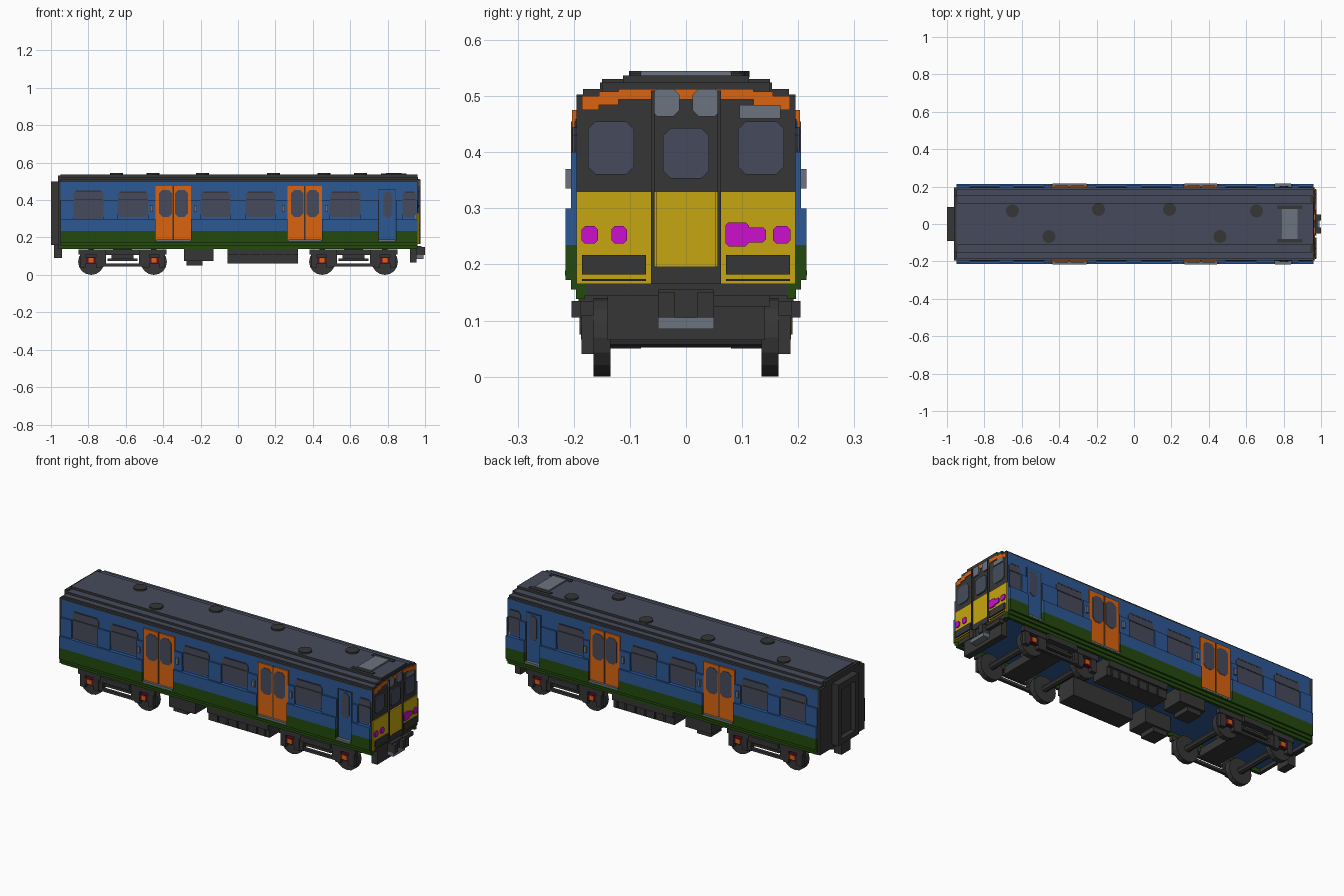
import bpy, bmesh, math
from mathutils import Matrix, Vector

cube = bpy.data.objects.get("Cube")
if cube:
    bpy.data.objects.remove(cube, do_unlink=True)


def material(name, rgb):
    lin = [((c / 255 + 0.055) / 1.055) ** 2.4 for c in rgb] + [1]
    m = bpy.data.materials.new(name)
    m.use_nodes = True
    m.diffuse_color = lin
    m.node_tree.nodes["Principled BSDF"].inputs["Base Color"].default_value = lin
    return m


BLUE = material("body blue", (44, 88, 148))
GREEN = material("skirt green", (36, 74, 14))
DARK = material("dark grey", (54, 54, 54))
SLATE = material("slate", (70, 75, 92))
GREY = material("light grey", (108, 115, 127))
ORANGE = material("orange", (218, 100, 16))
YELLOW = material("yellow", (198, 166, 16))
MAGENTA = material("magenta", (204, 14, 204))
MAROON = material("maroon", (92, 16, 36))


def finish(name, bm, *mats):
    bmesh.ops.recalc_face_normals(bm, faces=bm.faces)
    me = bpy.data.meshes.new(name)
    bm.to_mesh(me)
    bm.free()
    for m in mats:
        me.materials.append(m)
    ob = bpy.data.objects.new(name, me)
    bpy.context.collection.objects.link(ob)
    return ob


def add_box(bm, x0, x1, y0, y1, z0, z1):
    mat = Matrix.Translation(((x0 + x1) / 2, (y0 + y1) / 2, (z0 + z1) / 2))
    mat = mat @ Matrix.Diagonal((x1 - x0, y1 - y0, z1 - z0, 1))
    bmesh.ops.create_cube(bm, size=1, matrix=mat)


def boxes(name, mat, items, mirror=False):
    """One object of boxes (x0, x1, y0, y1, z0, z1), repeated on -y if asked."""
    bm = bmesh.new()
    for x0, x1, y0, y1, z0, z1 in items:
        add_box(bm, x0, x1, y0, y1, z0, z1)
        if mirror:
            add_box(bm, x0, x1, -y1, -y0, z0, z1)
    return finish(name, bm, mat)


def panes(name, mat, items, axis, c=0.014):
    """Thin plates with clipped corners: (u0, u1, z0, z1, w0, w1) along x or y."""
    bm = bmesh.new()
    for u0, u1, z0, z1, w0, w1 in items:
        pts = [(u0 + c, z0), (u1 - c, z0), (u1, z0 + c), (u1, z1 - c),
               (u1 - c, z1), (u0 + c, z1), (u0, z1 - c), (u0, z0 + c)]
        put = (lambda u, w, z: (u, w, z)) if axis == "x" else (lambda u, w, z: (w, u, z))
        f = bm.faces.new([bm.verts.new(put(u, w0, z)) for u, z in pts])
        ext = bmesh.ops.extrude_face_region(bm, geom=[f])["geom"]
        move = put(0, w1 - w0, 0)
        bmesh.ops.translate(bm, vec=move, verts=[v for v in ext if isinstance(v, bmesh.types.BMVert)])
    return finish(name, bm, mat)


def cylinders(name, mat, items, r, depth, axis, sides=16):
    bm = bmesh.new()
    for p in items:
        rot = Matrix.Rotation(math.pi / 2, 4, "X") if axis == "y" else Matrix()
        bmesh.ops.create_cone(bm, cap_ends=True, segments=sides, radius1=r, radius2=r,
                              depth=depth, matrix=Matrix.Translation(p) @ rot)
    return finish(name, bm, mat)


def gaps(x0, x1, holes):
    """Stretches of x0..x1 left over between sorted holes."""
    out = []
    for a, b in sorted(holes):
        if a > x0:
            out.append((x0, a))
        x0 = max(x0, b)
    if x0 < x1:
        out.append((x0, x1))
    return out


BACK, CAB = -0.95, 0.96
DOORS = [(-0.44, -0.25), (0.265, 0.45)]
CAB_DOOR = (0.75, 0.845)
WINDOWS = [(-0.88, -0.72, 0.295, 0.45), (-0.645, -0.48, 0.31, 0.445), (-0.20, -0.04, 0.31, 0.445),
           (0.04, 0.20, 0.31, 0.445), (0.49, 0.655, 0.31, 0.445), (0.88, 0.955, 0.31, 0.445)]

# Body core and stepped side panels, open around doors and windows
boxes("body_core", BLUE, [(BACK, 0.95, -0.195, 0.195, 0.16, 0.50)])
openings = DOORS + [CAB_DOOR]
boxes("side_panel_low", BLUE, [(a, b, 0.19, 0.215, 0.235, 0.30) for a, b in gaps(BACK, CAB, openings)], True)
boxes("side_panel_middle", BLUE,
      [(a, b, 0.19, 0.205, 0.30, 0.40) for a, b in gaps(BACK, CAB, openings + [w[:2] for w in WINDOWS])], True)
boxes("side_panel_top", BLUE, [(0.94, CAB, 0.185, 0.1955, 0.40, 0.50)], True)
boxes("green_skirt", GREEN,
      [(a, b, 0.19, 0.215, 0.185, 0.235) for a, b in gaps(BACK, CAB, openings)]
      + [(BACK, CAB, 0.18, 0.215, 0.172, 0.186), (BACK, CAB, 0.18, 0.205, 0.155, 0.172),
         (BACK, CAB, 0.18, 0.196, 0.138, 0.155)], True)

# Side windows with an opening strip along the top
side_panes, bars = [], []
for x0, x1, z0, z1 in WINDOWS:
    for s in (-1, 1):
        side_panes.append((x0, x1, z0, z1, s * 0.19, s * 0.198))
    bars.append((x0 + 0.005, x1 - 0.005, 0.19, 0.200, 0.40, 0.406))
    bars.append((x0 + 0.012, x1 - 0.012, 0.19, 0.199, z1 - 0.006, z1))
panes("side_windows", SLATE, side_panes, "x")
boxes("window_bars", DARK, bars, True)

# Sliding passenger doors
leaves, door_panes, seams, sills, buttons = [], [], [], [], []
for a, b in DOORS:
    m = (a + b) / 2
    leaves += [(a, m - 0.004, 0.19, 0.203, 0.187, 0.475), (m + 0.004, b, 0.19, 0.203, 0.187, 0.475)]
    seams.append((m - 0.004, m + 0.004, 0.19, 0.200, 0.187, 0.475))
    sills.append((a + 0.005, b - 0.005, 0.19, 0.2155, 0.180, 0.189))
    buttons += [(a - 0.03, a - 0.015, 0.20, 0.215, 0.335, 0.37), (b + 0.015, b + 0.03, 0.20, 0.215, 0.335, 0.37)]
    for s in (-1, 1):
        for u0, u1 in ((a + 0.018, m - 0.008), (m + 0.008, b - 0.018)):
            door_panes.append((u0, u1, 0.31, 0.455, s * 0.20, s * 0.205))
boxes("sliding_doors", ORANGE, leaves, True)
boxes("door_seams", DARK, seams, True)
boxes("door_sills", GREY, sills + [(0.755, 0.84, 0.19, 0.2155, 0.180, 0.189)], True)
boxes("door_buttons", GREY, buttons, True)
panes("sliding_door_windows", SLATE, door_panes, "x", 0.018)

# Crew doors
boxes("crew_doors", BLUE, [(0.757, 0.838, 0.19, 0.199, 0.19, 0.455)], True)
panes("crew_door_windows", SLATE, [(0.778, 0.825, 0.31, 0.445, s * 0.19, s * 0.202) for s in (-1, 1)], "x")
boxes("crew_door_frames", DARK, [(0.75, 0.754, 0.19, 0.1965, 0.187, 0.458), (0.841, 0.845, 0.19, 0.1965, 0.187, 0.458),
                                 (0.75, 0.845, 0.19, 0.1965, 0.455, 0.459)], True)

# Stepped roof: slate on top, dark on the edges
bm = bmesh.new()
for hw, z0, z1 in ((0.195, 0.495, 0.503), (0.184, 0.503, 0.513), (0.153, 0.513, 0.524), (0.112, 0.524, 0.537)):
    add_box(bm, BACK, CAB, -hw, hw, z0, z1)
bm.normal_update()
for f in bm.faces:
    f.material_index = 1 if f.normal.z > 0.5 else 0
finish("roof", bm, DARK, SLATE)
VENTS = [(-0.65, 0.07), (-0.455, -0.067), (-0.19, 0.078), (0.19, 0.078), (0.46, -0.067), (0.655, 0.07)]
cylinders("roof_vents", DARK, [(x, y, 0.539) for x, y in VENTS], 0.035, 0.012, "z")
boxes("roof_hatch", GREY, [(0.79, 0.875, -0.08, 0.08, 0.53, 0.545)])
boxes("roof_hatch_rails", DARK, [(0.765, 0.90, 0.08, 0.10, 0.53, 0.541)], True)

# Cab end: dark upper half, yellow lower half
boxes("cab_upper", DARK, [(0.945, 0.963, -0.195, 0.195, 0.33, 0.50), (0.945, 0.963, -0.15, 0.15, 0.50, 0.524)])
boxes("cab_lower", YELLOW, [(0.945, 0.968, -0.195, 0.195, 0.165, 0.33)])
boxes("cab_orange_band", ORANGE, [(0.96, 0.966, 0, 0.12, 0.494, 0.513), (0.96, 0.966, 0.12, 0.155, 0.484, 0.508),
                                  (0.96, 0.966, 0.155, 0.185, 0.475, 0.500)], True)
panes("cab_windows", SLATE, [(-0.175, -0.093, 0.36, 0.455, 0.96, 0.967), (0.093, 0.175, 0.36, 0.455, 0.96, 0.967),
                             (-0.041, 0.041, 0.353, 0.443, 0.96, 0.970)], "y")
panes("destination_panels", GREY, [(-0.062, -0.012, 0.464, 0.513, 0.96, 0.971),
                                   (0.012, 0.062, 0.464, 0.513, 0.96, 0.971)], "y", 0.01)
boxes("cab_side_panel", GREY, [(0.96, 0.969, 0.095, 0.168, 0.460, 0.484)])
boxes("cab_door", YELLOW, [(0.96, 0.972, -0.053, 0.053, 0.196, 0.33)])
boxes("cab_door_posts", DARK, [(0.955, 0.976, 0.056, 0.062, 0.165, 0.51)], True)
boxes("cab_door_step", DARK, [(0.96, 0.974, -0.056, 0.056, 0.165, 0.196)])
boxes("cab_steps", DARK, [(0.96, 0.976, 0.071, 0.185, 0.182, 0.217), (0.96, 0.972, 0.071, 0.185, 0.170, 0.174)], True)
panes("cab_lamps", MAGENTA, [(-0.186, -0.157, 0.237, 0.268, 0.96, 0.974), (-0.133, -0.105, 0.237, 0.268, 0.96, 0.974),
                             (0.07, 0.112, 0.232, 0.275, 0.96, 0.976), (0.105, 0.143, 0.239, 0.266, 0.96, 0.974),
                             (0.155, 0.186, 0.237, 0.268, 0.96, 0.974)], "y", 0.006)

# Cab underframe and coupler
boxes("cab_underframe", DARK, [(0.93, 0.958, -0.195, 0.195, 0.145, 0.166), (0.92, 0.955, -0.14, 0.14, 0.065, 0.15)])
boxes("coupler", DARK, [(0.95, 0.98, -0.05, 0.05, 0.105, 0.155), (0.975, 1.0, 0.02, 0.05, 0.105, 0.15),
                        (0.975, 1.0, -0.05, -0.02, 0.105, 0.15), (0.95, 0.975, 0.05, 0.15, 0.125, 0.145)])
boxes("coupler_plate", GREY, [(0.95, 0.992, -0.05, 0.05, 0.085, 0.105)])

# Rear end wall, gangway and rear coupler
boxes("rear_wall", DARK, [(-0.962, -0.945, -0.195, 0.195, 0.14, 0.503), (-0.962, -0.945, -0.15, 0.15, 0.50, 0.53)])
boxes("gangway_frame", DARK, [(-1.0, -0.95, -0.09, -0.06, 0.16, 0.50), (-1.0, -0.95, 0.06, 0.09, 0.16, 0.50),
                              (-1.0, -0.95, -0.06, 0.06, 0.465, 0.50), (-1.0, -0.95, -0.06, 0.06, 0.16, 0.19)])
boxes("gangway_door", DARK, [(-0.972, -0.955, -0.06, 0.06, 0.19, 0.465)])
boxes("rear_coupler", DARK, [(-0.985, -0.94, -0.04, 0.04, 0.09, 0.16)])

# Wheels, axles and axle boxes
AXLES = [-0.785, -0.45, 0.45, 0.785]
wheels = [(x, s * 0.15, 0.07) for x in AXLES for s in (-1, 1)]
cylinders("wheels", DARK, wheels, 0.07, 0.03, "y")
cylinders("axles", DARK, [(x, 0, 0.07) for x in AXLES], 0.018, 0.30, "y", 8)
boxes("axle_boxes", MAROON, [(x - 0.03, x + 0.03, 0.16, 0.184, 0.06, 0.095) for x in AXLES], True)
boxes("axle_caps", ORANGE, [(x - 0.013, x + 0.013, 0.18, 0.187, 0.066, 0.09) for x in AXLES], True)

# Bogie frames
frame, cross = [], []
for c in (-0.6175, 0.6175):
    frame += [(c - 0.235, c + 0.235, 0.165, 0.188, 0.108, 0.135), (c - 0.09, c + 0.09, 0.165, 0.204, 0.105, 0.135),
              (c - 0.11, c + 0.11, 0.165, 0.182, 0.045, 0.06), (c - 0.08, c + 0.08, 0.165, 0.18, 0.075, 0.088)]
    frame += [(c + o - 0.012, c + o + 0.012, 0.165, 0.183, 0.045, 0.11) for o in (-0.10, 0.10)]
    frame += [(c + o - 0.016, c + o + 0.016, 0.165, 0.186, 0.04, 0.115)
              for o in (-0.21, -0.127, 0.127, 0.21)]
    cross += [(c - 0.06, c + 0.06, -0.17, 0.17, 0.08, 0.125), (c - 0.05, c + 0.05, -0.06, 0.06, 0.12, 0.165)]
boxes("bogie_side_frames", DARK, frame, True)
boxes("bogie_crossbeams", DARK, cross)

# Equipment boxes below the floor
boxes("equipment_boxes", DARK, [(-0.29, -0.13, 0.07, 0.19, 0.075, 0.165), (-0.275, -0.19, 0.08, 0.175, 0.05, 0.08),
                                (-0.055, 0.32, 0.075, 0.18, 0.06, 0.165), (-0.055, 0.32, 0.17, 0.192, 0.105, 0.14)], True)
boxes("equipment_ribs", DARK, [(x, x + 0.008, 0.17, 0.186, 0.064, 0.13) for x in (0.0, 0.06, 0.12, 0.18, 0.24, 0.29)], True)
